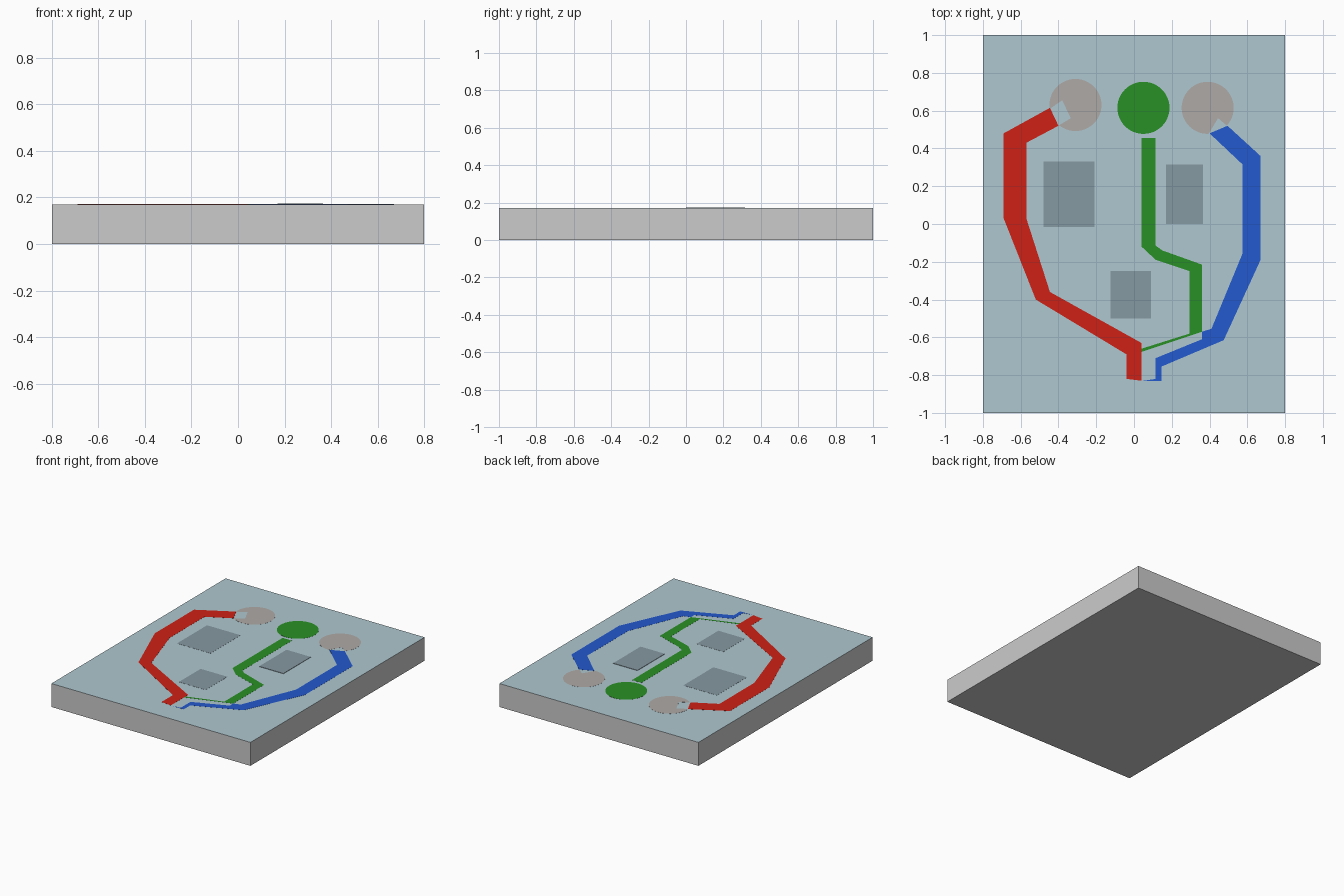
import bpy, bmesh, math

if "Cube" in bpy.data.objects:
    bpy.data.objects.remove(bpy.data.objects["Cube"])

TOP = 0.17


def material(name, rgb):
    m = bpy.data.materials.new(name)
    m.diffuse_color = (*rgb, 1)
    m.use_nodes = True
    m.node_tree.nodes["Principled BSDF"].inputs["Base Color"].default_value = m.diffuse_color
    return m


MASK = material("pale_blue", (0.43, 0.58, 0.63))
RED = material("red", (0.62, 0.015, 0.008))
GREEN = material("green", (0.023, 0.28, 0.019))
BLUE = material("blue", (0.017, 0.10, 0.62))
TIN = material("tin", (0.43, 0.40, 0.39))
CHIP = material("slate", (0.24, 0.32, 0.36))


def prism(name, outline, z0, z1, mat=None):
    """Flat outline (any winding) extruded from z0 to z1."""
    bm = bmesh.new()
    face = bm.faces.new([bm.verts.new((x, y, z0)) for x, y in outline])
    ext = bmesh.ops.extrude_face_region(bm, geom=[face])["geom"]
    for v in ext:
        if isinstance(v, bmesh.types.BMVert):
            v.co.z = z1
    bmesh.ops.recalc_face_normals(bm, faces=bm.faces)
    me = bpy.data.meshes.new(name)
    bm.to_mesh(me)
    bm.free()
    ob = bpy.data.objects.new(name, me)
    bpy.context.collection.objects.link(ob)
    if mat:
        me.materials.append(mat)
    return ob


def rect(x0, x1, y0, y1):
    return [(x0, y0), (x1, y0), (x1, y1), (x0, y1)]


def circle(cx, cy, r, n=48):
    return [(cx + r * math.cos(2 * math.pi * i / n),
             cy + r * math.sin(2 * math.pi * i / n)) for i in range(n)]


# board slab and its coloured top layer
prism("board", rect(-0.8, 0.8, -1, 1), 0, TOP)
prism("board_top_layer", rect(-0.8, 0.8, -1, 1), TOP, TOP + 0.0004, MASK)

# coloured traces
SURF, TRACE = TOP + 0.0004, TOP + 0.001
prism("red_trace", [
    (-0.445, 0.615), (-0.69, 0.48), (-0.69, 0.03), (-0.52, -0.40),
    (-0.04, -0.69), (-0.04, -0.82), (0.04, -0.83), (0.04, -0.63),
    (-0.445, -0.36), (-0.57, 0.03), (-0.57, 0.43), (-0.40, 0.52)],
    SURF, TRACE, RED)
prism("green_trace", [
    (0.04, 0.455), (0.115, 0.455), (0.115, -0.115), (0.15, -0.14),
    (0.36, -0.215), (0.36, -0.57), (0.04, -0.677), (0.04, -0.66),
    (0.295, -0.58), (0.295, -0.25), (0.115, -0.19), (0.04, -0.12)],
    SURF, TRACE, GREEN)
prism("blue_trace", [
    (0.495, 0.52), (0.67, 0.36), (0.67, -0.19), (0.475, -0.615),
    (0.145, -0.755), (0.145, -0.83), (0.05, -0.83), (0.115, -0.82),
    (0.115, -0.71), (0.36, -0.61), (0.36, -0.57), (0.41, -0.555),
    (0.575, -0.155), (0.575, 0.315), (0.40, 0.48)],
    SURF, TRACE, BLUE)

# round pads; the outer two are notched where the traces meet them
left = prism("left_pad", circle(-0.31, 0.63, 0.138), SURF, TRACE, TIN)
prism("middle_pad", circle(0.05, 0.615, 0.138), SURF, TRACE, GREEN)
right = prism("right_pad", circle(0.39, 0.615, 0.138), SURF, TRACE, TIN)
notches = {
    left: [(-0.46, 0.60), (-0.38, 0.655), (-0.335, 0.56), (-0.41, 0.515)],
    right: [(0.385, 0.46), (0.445, 0.56), (0.51, 0.505), (0.45, 0.46)],
}
for pad, outline in notches.items():
    cutter = prism(pad.name + "_notch", outline, TOP - 0.05, TOP + 0.05)
    cutter.hide_render = True
    cutter.hide_set(True)
    mod = pad.modifiers.new("notch", "BOOLEAN")
    mod.operation = "DIFFERENCE"
    mod.object = cutter

# rectangular chips
for name, box, height in (
        ("left_chip", (-0.48, -0.21, -0.015, 0.33), 0.0012),
        ("right_chip", (0.17, 0.365, 0.0, 0.315), 0.003),
        ("lower_chip", (-0.125, 0.09, -0.50, -0.25), 0.0012)):
    prism(name, rect(*box), SURF, TOP + height, CHIP)
